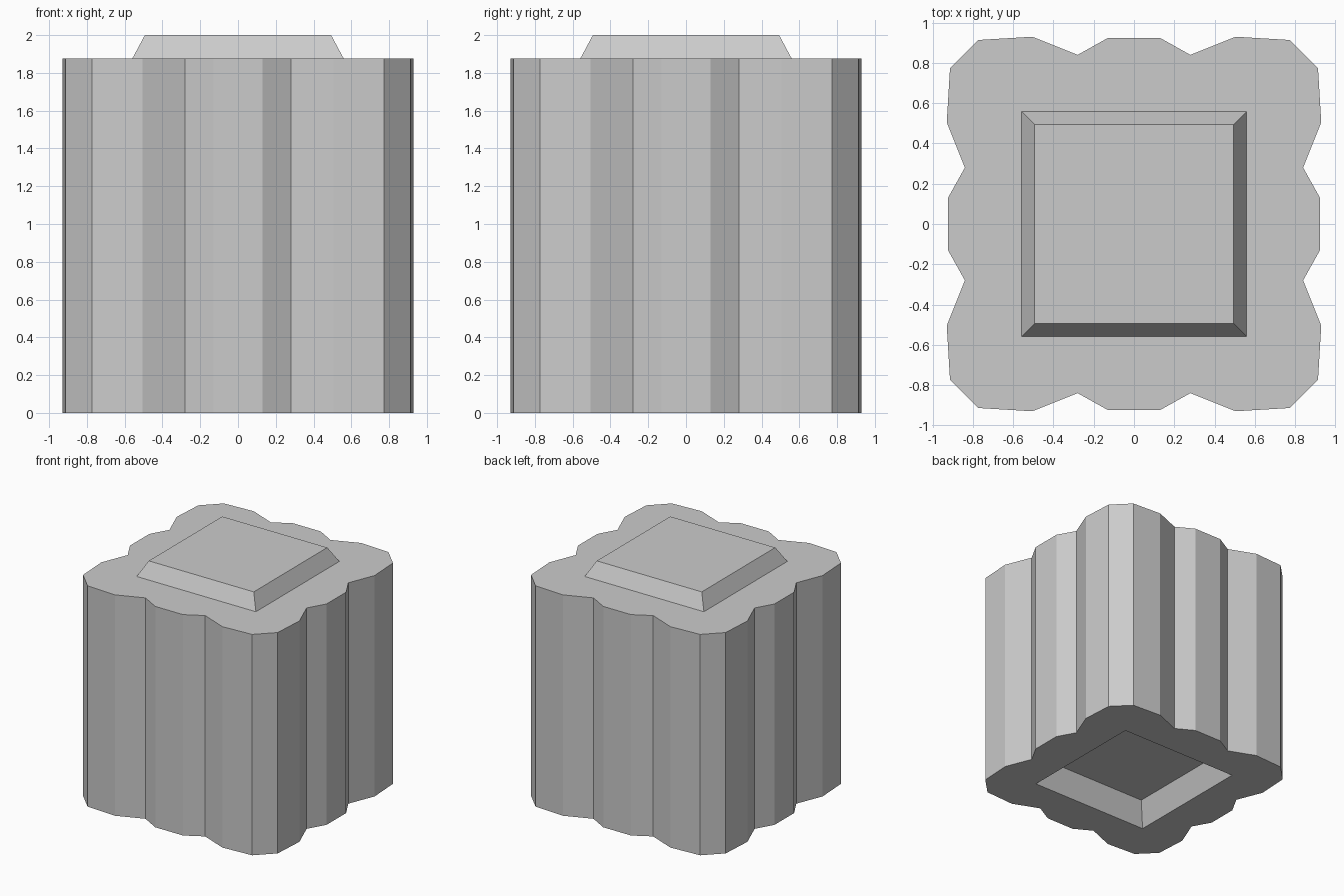
import bpy, bmesh

cube = bpy.data.objects.get("Cube")
if cube:
    bpy.data.objects.remove(cube, do_unlink=True)

# Single plain stone colour
stone = bpy.data.materials.new("stone grey")
stone.use_nodes = True
colour = (0.6, 0.6, 0.6, 1)
stone.diffuse_color = colour
stone.node_tree.nodes["Principled BSDF"].inputs["Base Color"].default_value = colour

BODY_TOP = 1.875
PLUG = 0.56            # half width of the plug and socket
PLUG_TIP = 0.493
SOCKET_TIP = 0.475
SOCKET_DEPTH = 0.195


def square(h):
    return [(-h, -h), (h, -h), (h, h), (-h, h)]


def outline():
    """Scalloped outline: one side's points turned four times."""
    half = [(0.13, 0.924), (0.28, 0.84), (0.505, 0.93), (0.773, 0.914)]
    side = half[::-1] + [(-x, y) for x, y in half]
    points = []
    for _ in range(4):
        points += side
        side = [(-y, x) for x, y in side]
    return points


def ring(bm, points, z):
    verts = [bm.verts.new((x, y, z)) for x, y in points]
    edges = [bm.edges.new((verts[i - 1], verts[i])) for i in range(len(verts))]
    return verts, edges


def bridge(bm, a, b):
    for i in range(len(a)):
        bm.faces.new((a[i - 1], a[i], b[i], b[i - 1]))


bm = bmesh.new()
# Fluted body walls
low, low_edges = ring(bm, outline(), 0)
high, high_edges = ring(bm, outline(), BODY_TOP)
bridge(bm, low, high)

# Tapered plug on top
plug_base, plug_edges = ring(bm, square(PLUG), BODY_TOP)
plug_tip, _ = ring(bm, square(PLUG_TIP), 2)
bridge(bm, plug_base, plug_tip)
bm.faces.new(plug_tip)

# Tapered socket underneath
socket_rim, socket_edges = ring(bm, square(PLUG), 0)
socket_end, _ = ring(bm, square(SOCKET_TIP), SOCKET_DEPTH)
bridge(bm, socket_rim, socket_end)
bm.faces.new(socket_end)

# Flat shoulders around the plug and the socket
for edges in (high_edges + plug_edges, low_edges + socket_edges):
    bmesh.ops.triangle_fill(bm, edges=edges, use_beauty=True)
bmesh.ops.recalc_face_normals(bm, faces=bm.faces)
bmesh.ops.dissolve_limit(bm, angle_limit=0.001, verts=bm.verts, edges=bm.edges)

mesh = bpy.data.meshes.new("fluted_block")
bm.to_mesh(mesh)
bm.free()
mesh.materials.append(stone)
block = bpy.data.objects.new("fluted_block", mesh)
bpy.context.collection.objects.link(block)
